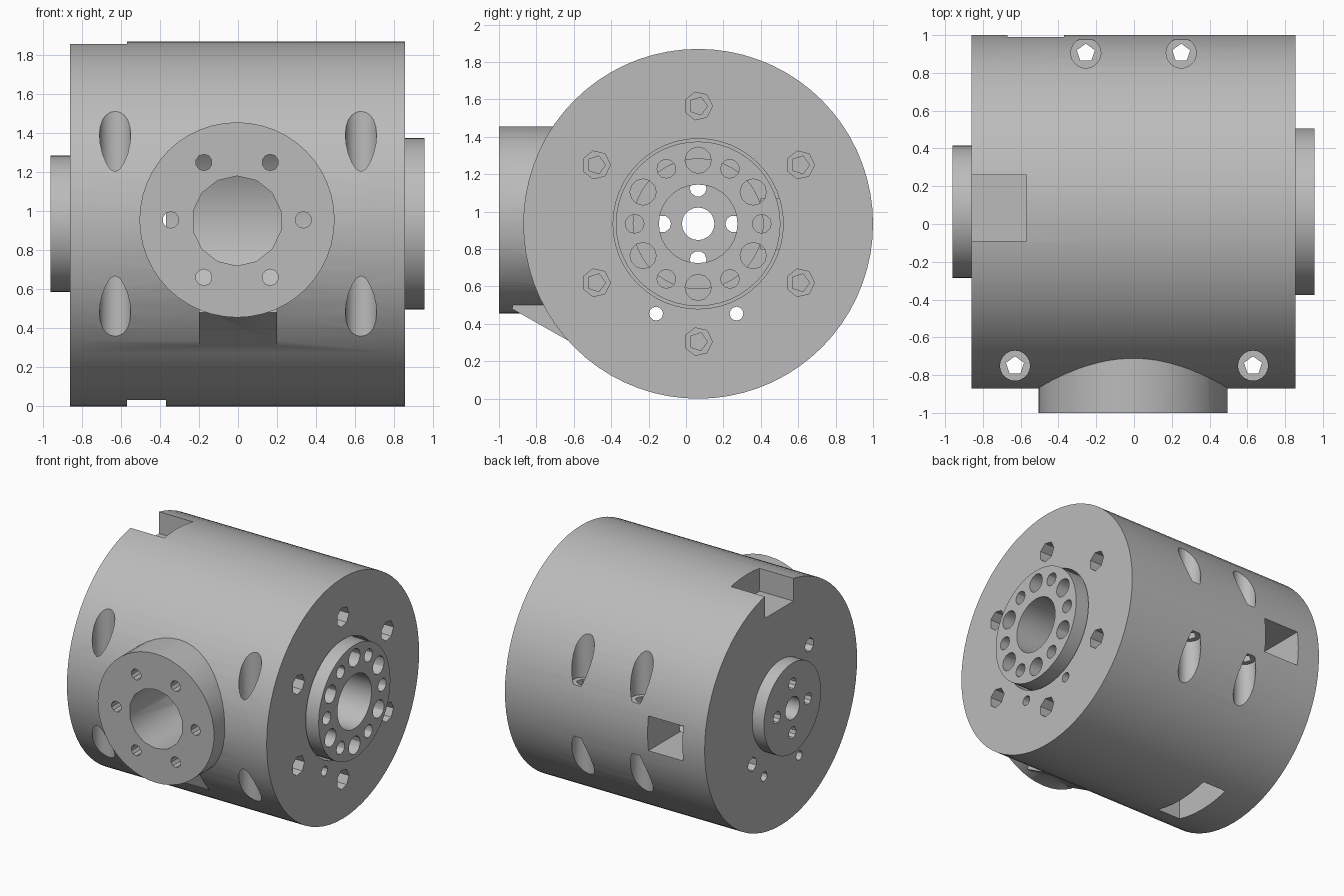
import bpy, bmesh, math
from mathutils import Matrix, Vector

if "Cube" in bpy.data.objects:
    bpy.data.objects.remove(bpy.data.objects["Cube"])

CY, CZ, R = 0.065, 0.935, 0.935      # housing axis and radius

grey = bpy.data.materials.new("machined_grey")
grey.diffuse_color = (0.5, 0.5, 0.5, 1)
grey.use_nodes = True
grey.node_tree.nodes["Principled BSDF"].inputs["Base Color"].default_value = grey.diffuse_color


def make(name, bm):
    bmesh.ops.recalc_face_normals(bm, faces=bm.faces)
    me = bpy.data.meshes.new(name)
    bm.to_mesh(me)
    bm.free()
    me.materials.append(grey)
    ob = bpy.data.objects.new(name, me)
    bpy.context.collection.objects.link(ob)
    return ob


def cyl(name, axis, a, b, u, v, r, seg=32):
    """Cylinder along an axis from a to b; (u, v) are the other two coordinates in xyz order."""
    bm = bmesh.new()
    bmesh.ops.create_cone(bm, cap_ends=True, segments=seg, radius1=r, radius2=r, depth=abs(b - a))
    m = (a + b) / 2
    pos = {'X': (m, u, v), 'Y': (u, m, v), 'Z': (u, v, m)}[axis]
    rot = {'X': Matrix.Rotation(math.pi / 2, 4, 'Y'), 'Y': Matrix.Rotation(math.pi / 2, 4, 'X'),
           'Z': Matrix.Identity(4)}[axis]
    bmesh.ops.transform(bm, matrix=Matrix.Translation(pos) @ rot, verts=bm.verts)
    return make(name, bm)


def box(name, lo, hi):
    bm = bmesh.new()
    bmesh.ops.create_cube(bm, size=1)
    lo, hi = Vector(lo), Vector(hi)
    for v in bm.verts:
        v.co = Vector(((lo[i] + hi[i]) / 2 + v.co[i] * (hi[i] - lo[i]) for i in range(3)))
    return make(name, bm)


def combine(ob, others, op):
    """Apply a boolean for each helper, then drop the helper."""
    bpy.context.view_layer.objects.active = ob
    for o in others:
        m = ob.modifiers.new("bool", 'BOOLEAN')
        m.operation, m.solver, m.object = op, 'EXACT', o
        bpy.ops.object.modifier_apply(modifier=m.name)
        bpy.data.objects.remove(o)


def ring(radius, n, start, cu, cv):
    return [(cu + radius * math.cos(math.radians(start) + 2 * math.pi * i / n),
             cv + radius * math.sin(math.radians(start) + 2 * math.pi * i / n)) for i in range(n)]


# Housing drum with front flange and the gusset below it
housing = cyl("housing", 'X', -0.86, 0.855, CY, CZ, R, 72)
front_flange = cyl("front_flange", 'Y', -1.0, -0.3, -0.005, 0.955, 0.5, 48)
bm = bmesh.new()
profile = [(-0.93, 0.48), (-0.54, 0.26), (-0.45, 0.6), (-0.9, 0.62)]
face = bm.faces.new([bm.verts.new((-0.2, y, z)) for y, z in profile])
ext = bmesh.ops.extrude_face_region(bm, geom=[face])["geom"]
bmesh.ops.translate(bm, vec=(0.4, 0, 0), verts=[g for g in ext if isinstance(g, bmesh.types.BMVert)])
gusset = make("gusset", bm)
combine(housing, [front_flange, gusset], 'UNION')

# Inner cavity and openings for the end flanges
cut = [cyl("cavity", 'X', -0.65, 0.65, CY, CZ, 0.55, 64),
       cyl("right_opening", 'X', 0.5, 1, CY, CZ, 0.455, 48),
       cyl("front_bore", 'Y', -1.1, -0.2, -0.005, 0.95, 0.23, 14)]
# Bolt circle on the front flange
cut += [cyl("front_hole", 'Y', -1.1, -0.2, u, v, 0.042, 10) for u, v in ring(0.34, 6, 0, -0.005, 0.955)]
# Stepped vertical bolt holes
for x, y in [(-0.63, -0.75), (0.63, -0.75), (-0.255, 0.905), (0.25, 0.905)]:
    cut += [cyl("bolt_hole", 'Z', -0.1, 2, x, y, 0.05, 5),
            cyl("bolt_head_top", 'Z', CZ + 0.2, 2, x, y, 0.08, 20),
            cyl("bolt_head_bottom", 'Z', -0.1, CZ - 0.2, x, y, 0.08, 20)]
# Stepped screw holes on the right face
for u, v in ring(0.63, 6, 30, CY, CZ):
    cut += [cyl("screw_head", 'X', 0.72, 1, u, v, 0.076, 7),
            cyl("screw_hole", 'X', 0.45, 0.8, u, v, 0.05, 5)]
# Small through holes and the pair of holes on the left face
cut += [cyl("pin_hole", 'X', -1, 1, y, 0.455, 0.037, 12) for y in (-0.16, 0.27)]
cut += [cyl("left_hole", 'X', -1, -0.7, CY - s * 0.35, CZ + s * 0.33, 0.055, 7) for s in (-1, 1)]
# Top notch, back window and bottom slot
cut += [box("top_notch", (-1, -0.09, 1.68), (-0.57, 0.26, 2)),
        box("back_window", (-0.67, 0.4, 0.8), (-0.37, 1.2, 1.07)),
        box("bottom_slot", (-0.57, -0.18, -0.2), (-0.37, 0.32, 0.5))]
combine(housing, cut, 'DIFFERENCE')

# Right output flange with alternating large and small holes
right_flange = cyl("right_flange", 'X', 0.6, 0.955, CY, CZ, 0.44, 48)
cut = [cyl("right_bore", 'X', 0.5, 1, CY, CZ, 0.21, 28)]
for i, (u, v) in enumerate(ring(0.34, 12, 0, CY, CZ)):
    cut.append(cyl("flange_hole", 'X', 0.5, 1, u, v, 0.07 if i % 2 else 0.05, 12))
combine(right_flange, cut, 'DIFFERENCE')

# Left flange with centre hole and four bolt holes, drilled through the housing wall too
left_flange = cyl("left_flange", 'X', -0.96, -0.62, CY, CZ, 0.35, 48)
combine(housing, [cyl("left_opening", 'X', -1, -0.5, CY, CZ, 0.345, 48)], 'DIFFERENCE')
cut = [cyl("left_bore", 'X', -1, -0.5, CY, CZ, 0.087, 20)]
cut += [cyl("left_bolt", 'X', -1, -0.5, u, v, 0.045, 10) for u, v in ring(0.19, 4, 0, CY, CZ)]
combine(left_flange, cut, 'DIFFERENCE')

# Smooth the round walls, keep machined edges sharp
for ob in (housing, right_flange, left_flange):
    bpy.ops.object.select_all(action='DESELECT')
    ob.select_set(True)
    bpy.context.view_layer.objects.active = ob
    bpy.ops.object.shade_smooth_by_angle(angle=math.radians(30))
